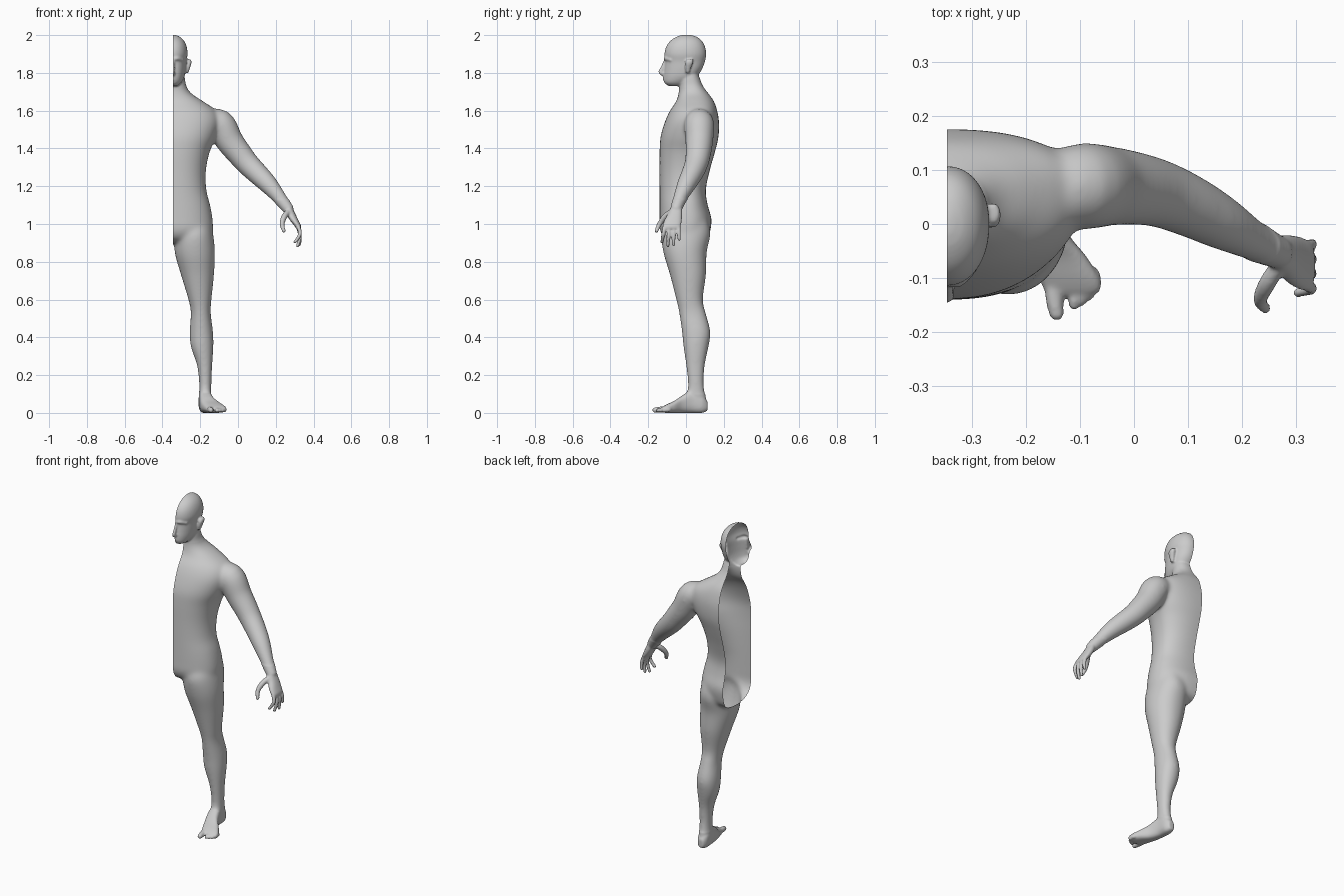
import bpy, bmesh, math
from mathutils import Vector

CUT = -0.345          # plane where the half figure is sliced open
body = bmesh.new()    # all parts gather here before being fused


def spline(rows, steps=5):
    """Catmull-Rom through rows of equal length."""
    out = []
    for i in range(len(rows) - 1):
        a, b, c, d = (rows[max(0, min(len(rows) - 1, i + k))] for k in (-1, 0, 1, 2))
        for s in range(steps):
            t = s / steps
            out.append([0.5 * (2 * q + (r - p) * t + (2 * p - 5 * q + 4 * r - u) * t * t
                               + (3 * q - p - 3 * r + u) * t ** 3)
                        for p, q, r, u in zip(a, b, c, d)])
    return out + [list(rows[-1])]


def skin(rings):
    """Closed skin over rings of points."""
    loops = [[body.verts.new(p) for p in ring] for ring in rings]
    n = len(loops[0])
    faces = [body.faces.new(loops[0]), body.faces.new(loops[-1])]
    for a, b in zip(loops, loops[1:]):
        for i in range(n):
            j = (i + 1) % n
            faces.append(body.faces.new((a[i], a[j], b[j], b[i])))
    bmesh.ops.recalc_face_normals(body, faces=faces)


def loft(rows, along="z", power=2.3, n=40):
    """Rows: a0, a1, b0, b1, level[, b of widest point]."""
    rings = []
    for row in spline(rows):
        a0, a1, b0, b1, t = row[:5]
        bc = row[5] if len(row) > 5 else (b0 + b1) / 2
        ring = []
        for k in range(n):
            ang = 2 * math.pi * k / n
            c, s = math.cos(ang), math.sin(ang)
            u = math.copysign(abs(c) ** (2 / power), c)
            v = math.copysign(abs(s) ** (2 / power), s)
            a = (a0 + a1) / 2 + u * (a1 - a0) / 2
            b = bc + v * ((b1 - bc) if v > 0 else (bc - b0))
            ring.append((a, b, t) if along == "z" else (a, t, b))
        rings.append(ring)
    skin(rings)


def tube(rows, n=20):
    """Rows: x, y, z, radius; rounded ends."""
    pts = [(Vector(r[:3]), r[3]) for r in spline(rows)]
    (p0, r0), (p1, r1) = pts[0], pts[-1]
    d0, d1 = (p0 - pts[1][0]).normalized(), (p1 - pts[-2][0]).normalized()
    caps = [(0.95, 0.3), (0.75, 0.66), (0.4, 0.92)]
    pts = ([(p0 + d0 * r0 * h, r0 * w) for h, w in caps] + pts
           + [(p1 + d1 * r1 * h, r1 * w) for h, w in reversed(caps)])
    rings, u = [], Vector((0.31, 0.9, 0.2))
    for i, (p, r) in enumerate(pts):
        t = (pts[min(i + 1, len(pts) - 1)][0] - pts[max(i - 1, 0)][0]).normalized()
        u = (u - t * u.dot(t)).normalized()
        v = t.cross(u)
        rings.append([p + r * (u * math.cos(2 * math.pi * k / n) + v * math.sin(2 * math.pi * k / n))
                      for k in range(n)])
    skin(rings)


def centred(rows):
    """Rows: half width, front, back, level, widest y -> symmetric loft rows."""
    return [(CUT - w, CUT + w, f, b, z, c) for w, f, b, z, c in rows]


# torso and neck
loft(centred([
    (.15, -.07, .08, .90, 0), (.20, -.115, .115, .925, 0), (.213, -.138, .13, .97, 0),
    (.21, -.14, .135, 1.03, 0), (.198, -.14, .115, 1.10, 0), (.178, -.14, .105, 1.18, 0),
    (.175, -.14, .125, 1.28, .01), (.195, -.14, .153, 1.38, .03), (.23, -.135, .172, 1.46, .05),
    (.25, -.112, .175, 1.54, .06), (.23, -.085, .165, 1.60, .07), (.16, -.052, .148, 1.65, .06),
    (.10, -.04, .12, 1.69, .05), (.072, -.036, .09, 1.73, .03), (.062, -.04, .07, 1.78, .02),
    (.05, -.03, .05, 1.83, .02)]))

# head
loft(centred([
    (.025, -.09, 0, 1.73, -.04), (.045, -.114, .04, 1.748, -.04), (.062, -.118, .06, 1.78, -.01),
    (.069, -.114, .085, 1.82, 0), (.072, -.11, .10, 1.86, 0), (.078, -.114, .107, 1.90, 0),
    (.073, -.104, .10, 1.94, 0), (.058, -.08, .082, 1.972, 0), (.034, -.046, .052, 1.993, 0),
    (.008, -.015, .015, 2.002, 0)]), power=2.1)
# nose, brow, lips and ear
tube([(CUT, -.108, 1.865, .009), (CUT, -.125, 1.825, .011), (CUT, -.133, 1.803, .013),
      (CUT, -.112, 1.793, .012)])
tube([(CUT, -.108, 1.873, .01), (-.32, -.105, 1.876, .01), (-.295, -.08, 1.868, .008)])
for z in (1.765, 1.778):
    tube([(CUT, -.117, z, .007), (-.328, -.11, z, .005)])
loft([(-.28, -.262, 0, .018, 1.80), (-.278, -.254, -.006, .026, 1.825),
      (-.275, -.246, -.006, .038, 1.855), (-.275, -.25, .004, .038, 1.872)])

# leg
loft([(-.30, -.15, -.09, .11, 1.03), (-.333, -.132, -.13, .13, .95), (-.335, -.122, -.12, .11, .85),
      (-.302, -.127, -.085, .106, .73), (-.263, -.14, -.052, .09, .60), (-.25, -.144, -.037, .105, .53),
      (-.256, -.132, -.022, .13, .43), (-.25, -.13, -.014, .12, .35), (-.217, -.136, 0, .10, .25),
      (-.206, -.14, .01, .095, .15), (-.208, -.142, .005, .105, .08), (-.205, -.147, .03, .108, .02)],
     power=2.1)

# foot and toes
loft([(-.195, -.16, .012, .06, .114), (-.208, -.144, 0, .10, .085), (-.208, -.138, 0, .12, .03),
      (-.202, -.12, 0, .092, -.02), (-.19, -.088, 0, .065, -.06), (-.175, -.064, 0, .046, -.10),
      (-.166, -.062, .002, .034, -.122), (-.155, -.075, .008, .026, -.132)], along="y", power=2.6)
tube([(-.15, -.10, .019, .018), (-.147, -.14, .017, .016), (-.143, -.165, .015, .014)])
for x, tip in ((-.111, -.156), (-.097, -.148), (-.083, -.138), (-.071, -.122)):
    tube([(x - .005, -.09, .016, .012), (x, tip + .02, .016, .011), (x, tip + .006, .012, .010)])

# arm
tube([(-.17, .07, 1.53, .06), (-.10, .07, 1.53, .08), (-.045, .07, 1.44, .074),
      (.005, .065, 1.375, .068), (.05, .055, 1.32, .063), (.105, .032, 1.265, .058),
      (.16, .003, 1.21, .051), (.215, -.028, 1.145, .039), (.264, -.052, 1.082, .030)], n=32)

# palm, thumb and fingers
loft([(.25, .285, -.08, -.022, 1.09), (.256, .303, -.095, -.02, 1.055), (.275, .32, -.115, -.022, 1.02),
      (.299, .334, -.124, -.028, .99), (.308, .334, -.12, -.034, .975)])
tube([(.268, -.075, 1.065, .015), (.246, -.11, 1.04, .016), (.233, -.14, 1.0, .013),
      (.243, -.156, .963, .010)])
for y, tip_y, tip_z, tip_x in ((-.113, -.127, .905, .302), (-.088, -.096, .884, .315),
                               (-.064, -.066, .890, .325), (-.040, -.036, .918, .327)):
    tube([(.317, y, .99, .011), (.328, (y + tip_y) / 2, (tip_z + .99) / 2, .0105),
          (tip_x, tip_y, tip_z, .009)])

# fuse the parts into one continuous skin
mesh = bpy.data.meshes.new("half_body")
body.to_mesh(mesh)
body.free()
figure = bpy.data.objects.new("half_body", mesh)
bpy.context.collection.objects.link(figure)
remesh = figure.modifiers.new("fuse", "REMESH")
remesh.mode = "VOXEL"
remesh.voxel_size = 0.005
bpy.context.view_layer.update()
fused = bpy.data.meshes.new_from_object(figure.evaluated_get(bpy.context.evaluated_depsgraph_get()))
figure.modifiers.clear()
figure.data = fused

# soften the joins, then slice the figure open
bm = bmesh.new()
bm.from_mesh(fused)


def soften(verts, times):
    for _ in range(times):
        bmesh.ops.smooth_vert(bm, verts=verts, factor=0.5,
                              use_axis_x=True, use_axis_y=True, use_axis_z=True)


soften(bm.verts[:], 3)
soften([v for v in bm.verts if .1 < v.co.z < 1.72 and not (v.co.x > .2 and v.co.z < 1.13)], 40)
bmesh.ops.bisect_plane(bm, geom=bm.verts[:] + bm.edges[:] + bm.faces[:],
                       plane_co=(CUT, 0, 0), plane_no=(1, 0, 0), clear_inner=True)
for f in bm.faces:
    f.smooth = True
bm.to_mesh(fused)
bm.free()
